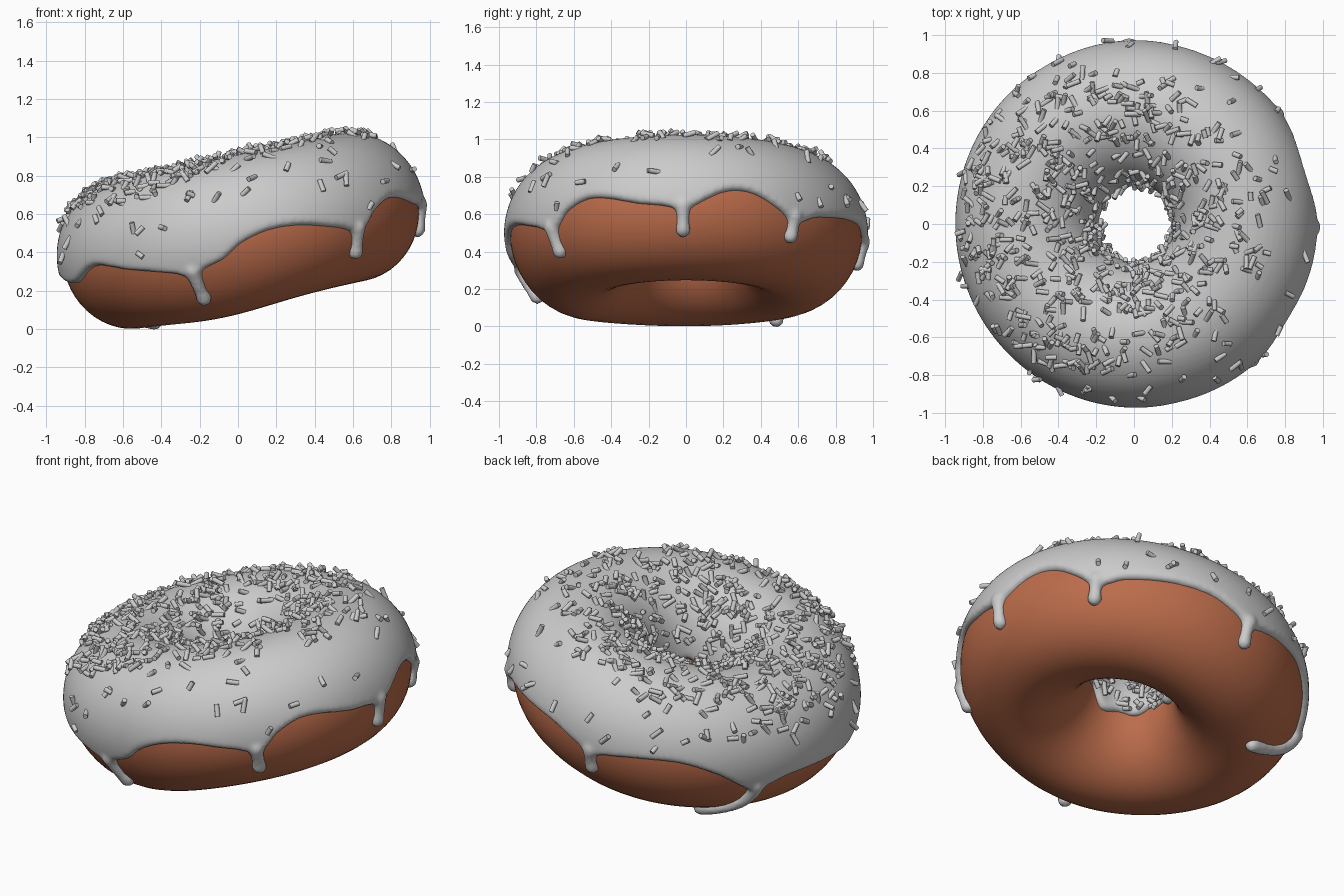
import bpy, bmesh, math, random
from mathutils import Matrix, Vector, noise

if "Cube" in bpy.data.objects:
    bpy.data.objects.remove(bpy.data.objects["Cube"])

random.seed(7)
R, A, B = 0.59, 0.352, 0.375            # ring radius, tube half width, tube half height
TILT = Matrix.Translation((0.015, 0.0, 0.498)) @ Matrix.Rotation(math.radians(-12), 4, 'Y')


def bump(phi, centre, width):
    d = (phi - centre + 180) % 360 - 180
    return math.exp(-(d / width) ** 2)


def surf(phi, theta, t=0.0):
    """Point on the tilted dough; phi, theta in degrees, t is the height above the surface."""
    p, q = math.radians(phi), math.radians(theta)
    r = R + (A + t) * math.cos(q)
    z = (B + t) * math.sin(q)
    if z < 0:
        z -= (0.035 * bump(phi, -107, 35) + 0.02 * bump(phi, 107, 35)) * math.sin(q) ** 2
    return TILT @ Vector((r * math.cos(p), r * math.sin(p), z))


def normal(phi, theta):
    p, q = math.radians(phi), math.radians(theta)
    return TILT.to_3x3() @ Vector((math.cos(p) * math.cos(q), math.sin(p) * math.cos(q), math.sin(q)))


def ring_loft(verts, faces, sections):
    """Closed grid from closed sections arranged in a closed loop."""
    n, m, base = len(sections), len(sections[0]), len(verts)
    for s in sections:
        verts.extend(s)
    for i in range(n):
        a, b = base + i * m, base + (i + 1) % n * m
        for j in range(m):
            k = (j + 1) % m
            faces.append((a + j, a + k, b + k, b + j)[::-1])


def template(make, **kw):
    """Small mesh made once, so that copies are quick to stamp."""
    bm = bmesh.new()
    make(bm, **kw)
    bm.verts.index_update()
    data = [v.co.copy() for v in bm.verts], [[v.index for v in f.verts] for f in bm.faces]
    bm.free()
    return data


def stamp(verts, faces, shape, matrix):
    base = len(verts)
    verts.extend(matrix @ v for v in shape[0])
    faces.extend([base + i for i in f] for f in shape[1])


def make_object(name, verts, faces):
    me = bpy.data.meshes.new(name)
    me.from_pydata(verts, [], faces)
    bm = bmesh.new()
    bm.from_mesh(me)
    bmesh.ops.recalc_face_normals(bm, faces=bm.faces)
    for f in bm.faces:
        f.smooth = True
    bm.to_mesh(me)
    bm.free()
    ob = bpy.data.objects.new(name, me)
    bpy.context.collection.objects.link(ob)
    return ob


# Dough ring
verts, faces = [], []
ring_loft(verts, faces, [[surf(i * 3, j * 7.5) for j in range(48)] for i in range(120)])
dough = make_object("dough", verts, faces)
mat = bpy.data.materials.new("baked_brown")
mat.diffuse_color = (0.5, 0.15, 0.07, 1)
mat.use_nodes = True
mat.node_tree.nodes["Principled BSDF"].inputs["Base Color"].default_value = mat.diffuse_color
dough.data.materials.append(mat)

# Wavy outer icing edge: (angle around ring, local height)
EDGE = [(-145, -.01), (-130, -.07), (-114, -.14), (-108, -.18), (-104, -.145), (-97, -.115),
        (-91, -.055), (-82, -.015), (-72, -.02), (-58, -.08), (-54, -.105), (-50, -.14),
        (-47, -.11), (-42, -.03), (-32, .022), (-15, -.035), (-5, -.06), (-1, -.09), (3, -.05),
        (13, .035), (22, .035), (32, -.045), (38, -.11), (42, -.09), (48, -.05), (75, .0),
        (88, -.04), (93, -.08), (98, -.04), (110, .02), (124, .05), (137, .0), (147, -.09),
        (152, -.13), (156, -.09), (163, -.045), (180, -.04), (200, -.08)]


def edge_theta(phi):
    phi = (phi + 145) % 360 - 145
    n = len(EDGE)
    k = max(i for i in range(n) if EDGE[i][0] <= phi + 1e-6)
    pts = [(EDGE[(k + o) % n][0] + 360 * ((k + o) // n), EDGE[(k + o) % n][1]) for o in (-1, 0, 1, 2)]
    (x0, y0), (x1, y1), (x2, y2), (x3, y3) = pts
    u, h = (phi - x1) / (x2 - x1), x2 - x1
    m1, m2 = h * (y2 - y0) / (x2 - x0), h * (y3 - y1) / (x3 - x1)
    z = ((2*u**3 - 3*u*u + 1) * y1 + (u**3 - 2*u*u + u) * m1
         + (3*u*u - 2*u**3) * y2 + (u**3 - u*u) * m2)
    return math.degrees(math.asin(z / (B + 0.03)))


# Icing shell with rounded rims
verts, faces, sections = [], [], []
for i in range(300):
    phi = i * 1.2
    lo = edge_theta(phi)
    hi = 187 + 5 * math.sin(math.radians(3 * phi) + 1) + 3 * math.sin(math.radians(7 * phi))
    top = []
    for j in range(45):
        th = lo + (hi - lo) * (0.5 - 0.5 * math.cos(math.pi * j / 44))
        d = min(1, min(th - lo, hi - th) / 4.5)
        top.append(surf(phi, th, 0.033 * math.sqrt(max(0, 1 - (1 - d) ** 2)) - 0.002))
    under = [surf(phi, hi + (lo - hi) * j / 14, -0.03) for j in range(15)]
    sections.append(top + under)
ring_loft(verts, faces, sections)

# Drips: start angle, end angle, end tube angle
ball = template(bmesh.ops.create_uvsphere, u_segments=12, v_segments=8, radius=1)
for p0, p1, th1 in [(-108, -108, -46), (-50, -50, -35), (-1, -1, -27),
                    (38, 38, -26), (93, 94, -23), (152, 138, -68)]:
    th0 = edge_theta(p0) + 6
    n = max(8, int((th0 - th1) * 0.6))
    for k in range(n + 1):
        u = k / n
        rad = 0.034 + 0.012 * (1 - u) ** 3 + 0.008 * max(0, u - 0.7) / 0.3
        c = surf(p0 + (p1 - p0) * u ** 2, th0 + (th1 - th0) * u, 0.002)
        stamp(verts, faces, ball, Matrix.Translation(c) @ Matrix.Scale(rad, 4))
icing = make_object("icing", verts, faces)
mod = icing.modifiers.new("fuse", 'REMESH')
mod.mode = 'VOXEL'
mod.voxel_size = 0.015
mod.use_smooth_shade = True
mod = icing.modifiers.new("soften", 'SMOOTH')
mod.factor = 0.5
mod.iterations = 3

# Sprinkles scattered mostly over the top and down into the hole
rod = template(bmesh.ops.create_cone, cap_ends=True, segments=10, radius1=0.0135, radius2=0.0135, depth=1)
verts, faces, count = [], [], 0
for attempt in range(20000):
    phi, th = random.uniform(0, 360), random.uniform(0, 188)
    if th < edge_theta(phi) + 8 or random.random() > (R + A * math.cos(math.radians(th))) / (R + A):
        continue
    start = 35 + 15 * math.cos(math.radians(phi))
    weight = max(0.07, min(1, (th - start) / 35))
    clump = noise.noise(surf(phi, th) * 4)
    if random.random() > weight * (0.65 + 0.7 * clump):
        continue
    nrm = normal(phi, th)
    tangent = nrm.cross(Vector([random.gauss(0, 1) for _ in range(3)])).normalized()
    axis = (tangent + nrm * random.uniform(-0.9, 0.9)).normalized()
    rot = axis.to_track_quat('Z', 'Y').to_matrix().to_4x4()
    pos = surf(phi, th, 0.031 + random.uniform(-0.002, 0.016))
    length = Matrix.Scale(random.uniform(0.04, 0.08), 4, (0, 0, 1))
    stamp(verts, faces, rod, Matrix.Translation(pos) @ rot @ length)
    count += 1
    if count == 760:
        break
sprinkles = make_object("sprinkles", verts, faces)
bpy.ops.object.select_all(action='DESELECT')
sprinkles.select_set(True)
bpy.context.view_layer.objects.active = sprinkles
bpy.ops.object.shade_smooth_by_angle(angle=math.radians(40))
